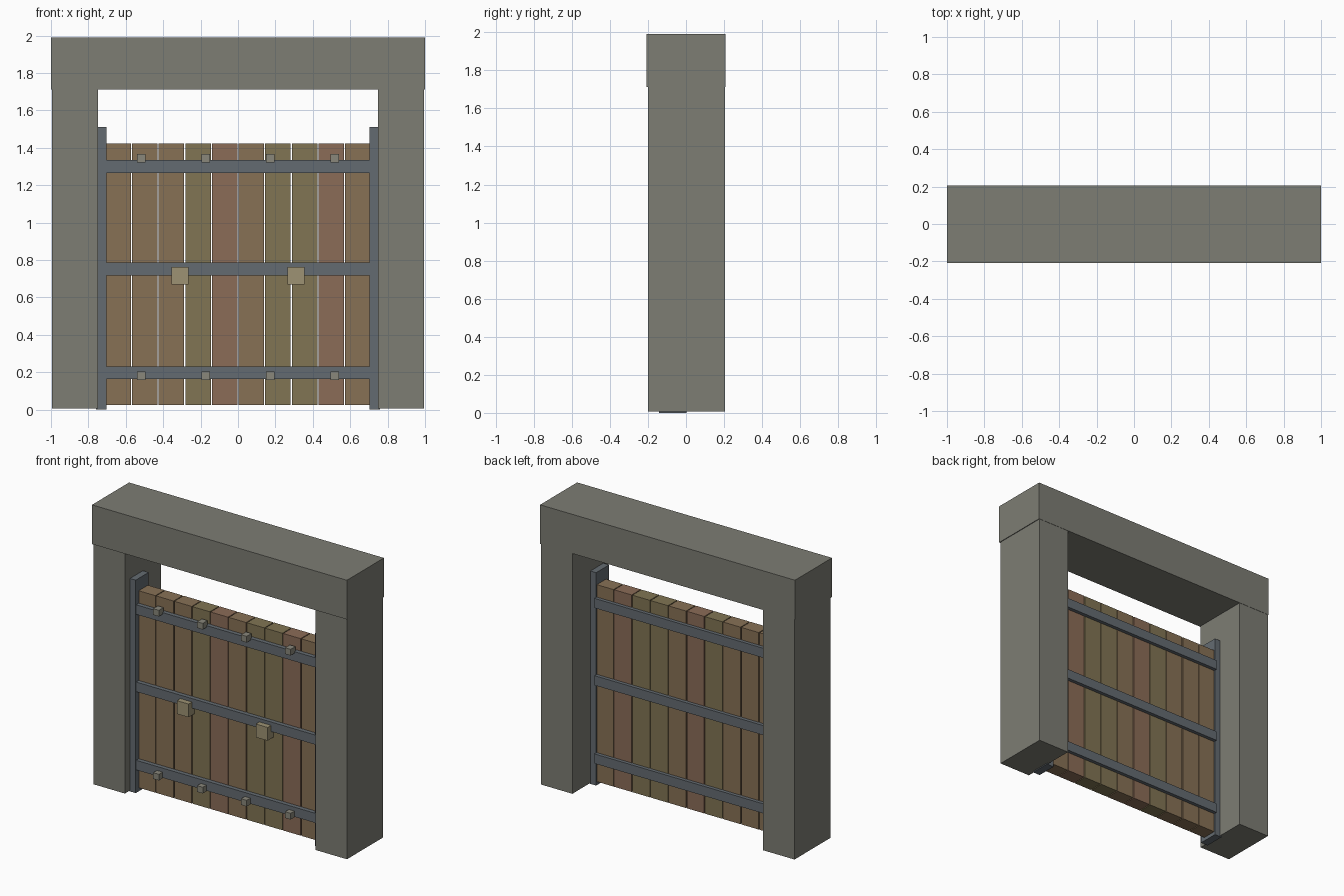
import bpy

if "Cube" in bpy.data.objects:
    bpy.data.objects.remove(bpy.data.objects["Cube"])


def material(name, rgb):
    # convert display colour (0-255) to linear
    mat = bpy.data.materials.new(name)
    mat.diffuse_color = [(c / 255) ** 2.2 for c in rgb] + [1]
    mat.use_nodes = True
    mat.node_tree.nodes["Principled BSDF"].inputs["Base Color"].default_value = mat.diffuse_color
    return mat


STONE = material("stone", (124, 124, 115))
IRON = material("iron", (100, 107, 113))
BOLT = material("bolt_metal", (136, 134, 122))
BRASS = material("handle_metal", (156, 145, 115))
BROWN = material("brown_wood", (134, 112, 86))
OLIVE = material("olive_wood", (128, 116, 84))
RED = material("red_wood", (138, 108, 88))


def box(name, x, y, z, mat):
    """Box from (min, max) ranges on each axis."""
    bpy.ops.mesh.primitive_cube_add(
        size=1, location=[(a + b) / 2 for a, b in (x, y, z)])
    ob = bpy.context.object
    ob.name = name
    ob.scale = [b - a for a, b in (x, y, z)]
    bpy.ops.object.transform_apply(location=False, rotation=False, scale=True)
    ob.data.materials.append(mat)
    return ob


# stone frame
box("lintel", (-1, 1), (-0.208, 0.207), (1.712, 1.99), STONE)
for side, s in (("left", -1), ("right", 1)):
    box(side + "_post", sorted((s * 0.748, s * 0.995)), (-0.2, 0.205), (0.007, 1.712), STONE)
    # iron guide rail, partly sunk into the post
    box(side + "_guide_rail", sorted((s * 0.703, s * 0.76)), (-0.142, 0.003), (0, 1.51), IRON)

# wooden planks
PITCH, GAP = 0.1424, 0.006
woods = [BROWN, BROWN, BROWN, OLIVE, RED, BROWN, OLIVE, OLIVE, RED, BROWN]
for i, wood in enumerate(woods):
    x0 = (i - 5) * PITCH
    box("plank", (x0 + GAP / 2, x0 + PITCH - GAP / 2), (-0.108, -0.005), (0.025, 1.422), wood)

# iron straps on both faces
for z in (0.197, 0.752, 1.3):
    for face, y in (("front", (-0.138, -0.105)), ("back", (-0.01, 0.02))):
        box(face + "_strap", (-0.704, 0.704), y, (z - 0.034, z + 0.034), IRON)

# square bolts on the top and bottom straps
for z in (0.181, 1.344):
    for i in range(4):
        x = (i - 1.5) * 0.345
        box("bolt", (x - 0.022, x + 0.022), (-0.18, -0.127), (z - 0.022, z + 0.022), BOLT)

# pull blocks on the middle strap
for x in (-0.31, 0.31):
    box("pull_block", (x - 0.046, x + 0.046), (-0.177, -0.105), (0.668, 0.762), BRASS)
